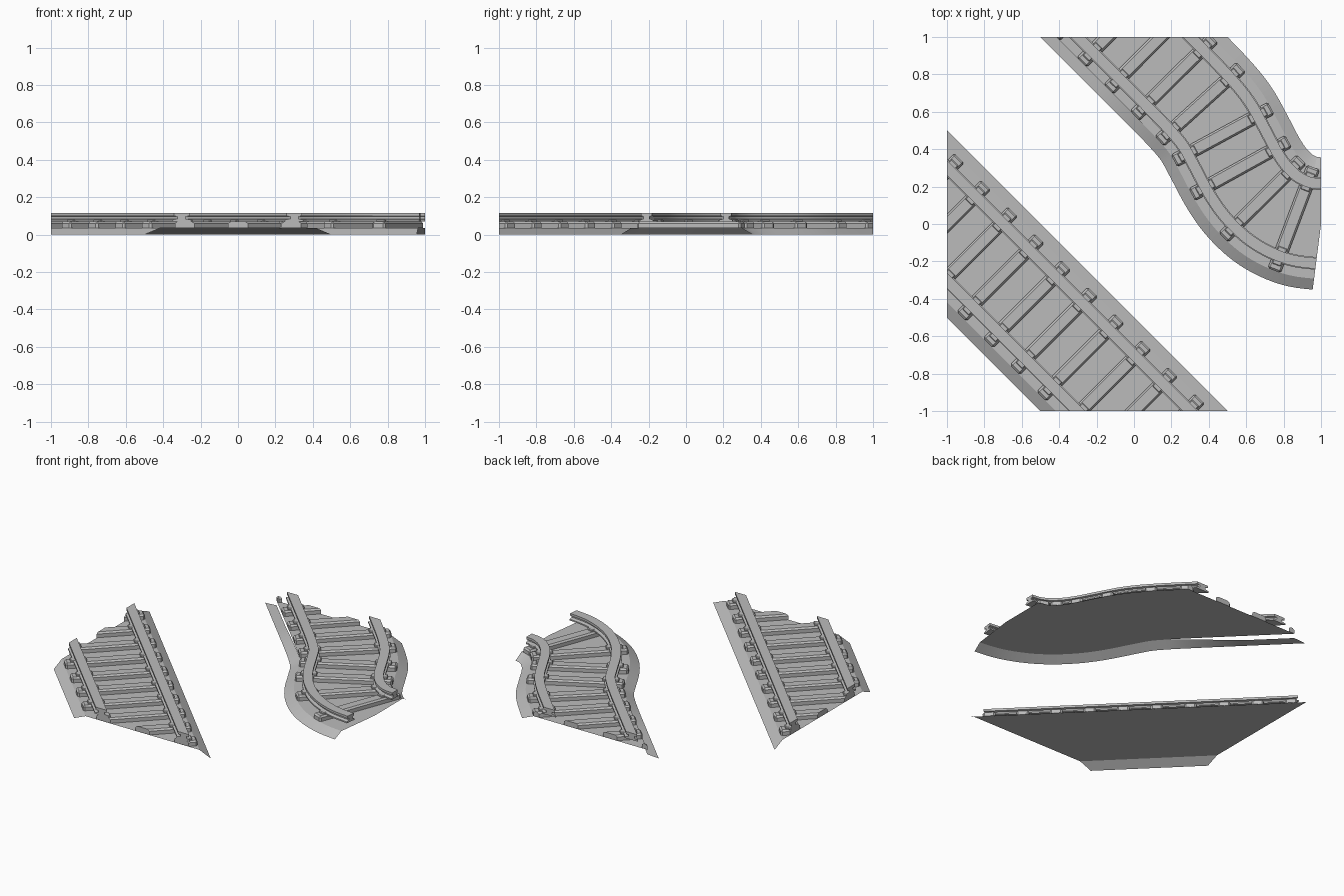
import bpy, bmesh, math
from mathutils import Vector, Matrix

cube = bpy.data.objects.get("Cube")
if cube:
    bpy.data.objects.remove(cube)

grey = bpy.data.materials.new("stone_grey")
grey.use_nodes = True
colour = (0.5, 0.5, 0.5, 1)
grey.diffuse_color = colour
grey.node_tree.nodes["Principled BSDF"].inputs["Base Color"].default_value = colour

BED_HALF, BED_TOP_HALF, BED_Z = 0.354, 0.295, 0.035
GAUGE = 0.213
SLEEPER_Z, TOP_Z = 0.07, 0.115
PITCH = math.sqrt(2) / 7


def catmull(points, steps=6):
    """Smooth path through the points."""
    pts = [Vector(p) for p in points]
    pts = [2 * pts[0] - pts[1]] + pts + [2 * pts[-1] - pts[-2]]
    out = []
    for a, b, c, d in zip(pts, pts[1:], pts[2:], pts[3:]):
        for i in range(steps):
            t = i / steps
            out.append(0.5 * (2 * b + (c - a) * t + (2 * a - 5 * b + 4 * c - d) * t * t
                              + (3 * b - a - 3 * c + d) * t ** 3))
    return out + [pts[-2]]


def frames(path):
    """Position, sideways direction and distance along the path."""
    out, dist = [], 0
    for i, p in enumerate(path):
        d = (path[min(i + 1, len(path) - 1)] - path[max(i - 1, 0)]).normalized()
        if i:
            dist += (p - path[i - 1]).length
        out.append((p, Vector((-d.y, d.x)), dist))
    return out


def frame_at(line, s):
    for (p, n, a), (q, m, b) in zip(line, line[1:]):
        if a <= s <= b:
            t = (s - a) / (b - a)
            return p.lerp(q, t), n.lerp(m, t).normalized()
    return line[-1][:2]


def finish(name, bm, cap):
    """Trim to the square tile and make the object."""
    for normal in ((1, 0, 0), (-1, 0, 0), (0, 1, 0), (0, -1, 0)):
        geom = bm.verts[:] + bm.edges[:] + bm.faces[:]
        cut = bmesh.ops.bisect_plane(bm, geom=geom, dist=1e-5, plane_co=normal,
                                     plane_no=normal, clear_outer=True)["geom_cut"]
        edges = [e for e in cut if isinstance(e, bmesh.types.BMEdge) and e.is_boundary]
        if cap and edges:
            bmesh.ops.holes_fill(bm, edges=edges, sides=0)
    if cap:
        bmesh.ops.recalc_face_normals(bm, faces=bm.faces)
    mesh = bpy.data.meshes.new(name)
    bm.to_mesh(mesh)
    bm.free()
    mesh.materials.append(grey)
    for f in mesh.polygons:
        f.use_smooth = True
    mesh.set_sharp_from_angle(angle=math.radians(25))
    bpy.context.collection.objects.link(bpy.data.objects.new(name, mesh))


def loft(name, section, line, closed):
    """Sweep a cross-section, given as a function of distance, along the line."""
    bm = bmesh.new()
    rings = []
    for p, n, s in line:
        rings.append([bm.verts.new((*(p + n * o), z)) for o, z in section(s)])
    count = len(rings[0])
    for a, b in zip(rings, rings[1:]):
        for i in range(count if closed else count - 1):
            j = (i + 1) % count
            bm.faces.new((a[i], b[i], b[j], a[j]))
    if closed:
        bm.faces.new(rings[0])
        bm.faces.new(rings[-1])
    finish(name, bm, closed)


def block(bm, p, n, offset, size, z0, bevel):
    """Chamfered block: size is (across the track, along it, height)."""
    rot = Matrix.Rotation(math.atan2(n.y, n.x), 4, "Z")
    c = p + n * offset
    mat = Matrix.Translation((c.x, c.y, z0 + size[2] / 2)) @ rot @ Matrix.Diagonal((*size, 1))
    verts = bmesh.ops.create_cube(bm, size=1, matrix=mat)["verts"]
    edges = {e for v in verts for e in v.link_edges
             if max(w.co.z for w in e.verts) > z0 + size[2] / 2}
    bmesh.ops.bevel(bm, geom=list(edges), offset=bevel, segments=1, affect="EDGES")


def rail_section(offset):
    half = [(0.034, 0.07), (0.034, 0.079), (0.015, 0.085), (0.015, 0.097),
            (0.029, 0.1), (0.029, TOP_Z)]
    ring = half + [(-x, z) for x, z in reversed(half)]
    return lambda s: [(offset + x, z) for x, z in ring]


def track(prefix, path, first_sleeper, count, drop):
    line = frames(path)

    # Ballast bed: open underneath, with sloping shoulders
    def low_z(s):
        return BED_Z - drop * max(0, min(1, (1.05 - s) / 0.5))

    loft(prefix + "_bed_top", lambda s: [(-BED_TOP_HALF, BED_Z), (BED_TOP_HALF, BED_Z)][::-1],
         line, False)
    loft(prefix + "_shoulder_outer", lambda s: [(BED_HALF, 0), (BED_TOP_HALF, BED_Z)],
         line, False)
    loft(prefix + "_shoulder_inner", lambda s: [(-BED_TOP_HALF, low_z(s)), (-BED_HALF, 0)],
         line, False)

    # Rails
    for side, name in ((1, "_rail_outer"), (-1, "_rail_inner")):
        loft(prefix + name, rail_section(side * GAUGE), line, True)

    # Sleepers and the chairs that hold the rails
    sleepers, chairs = bmesh.new(), bmesh.new()
    for i in range(count):
        p, n = frame_at(line, first_sleeper + i * PITCH)
        block(sleepers, p, n, 0, (0.59, 0.074, SLEEPER_Z - BED_Z - 0.001), BED_Z + 0.001, 0.01)
        for side in (-1, 1):
            block(chairs, p, n, side * GAUGE, (0.1, 0.05, 0.013), SLEEPER_Z - 0.001, 0.004)
    finish(prefix + "_sleepers", sleepers, True)
    finish(prefix + "_chairs", chairs, True)


# Straight track across one corner; it runs past the tile and is trimmed
track("straight", [Vector((-1.4, 0.4)), Vector((0.4, -1.4))],
      0.9 * math.sqrt(2) - 5.5 * PITCH, 12, 0)

# Curved track from the back edge to the side edge
bend = [(-0.4, 1.4), (0, 1), (0.2, 0.8), (0.35, 0.645), (0.44, 0.535), (0.51, 0.41),
        (0.585, 0.27), (0.66, 0.165), (0.76, 0.075), (0.88, 0.018), (1, 0)]
track("curve", catmull(bend), 0.4 * math.sqrt(2) - 1.5 * PITCH, 9, 0.03)
